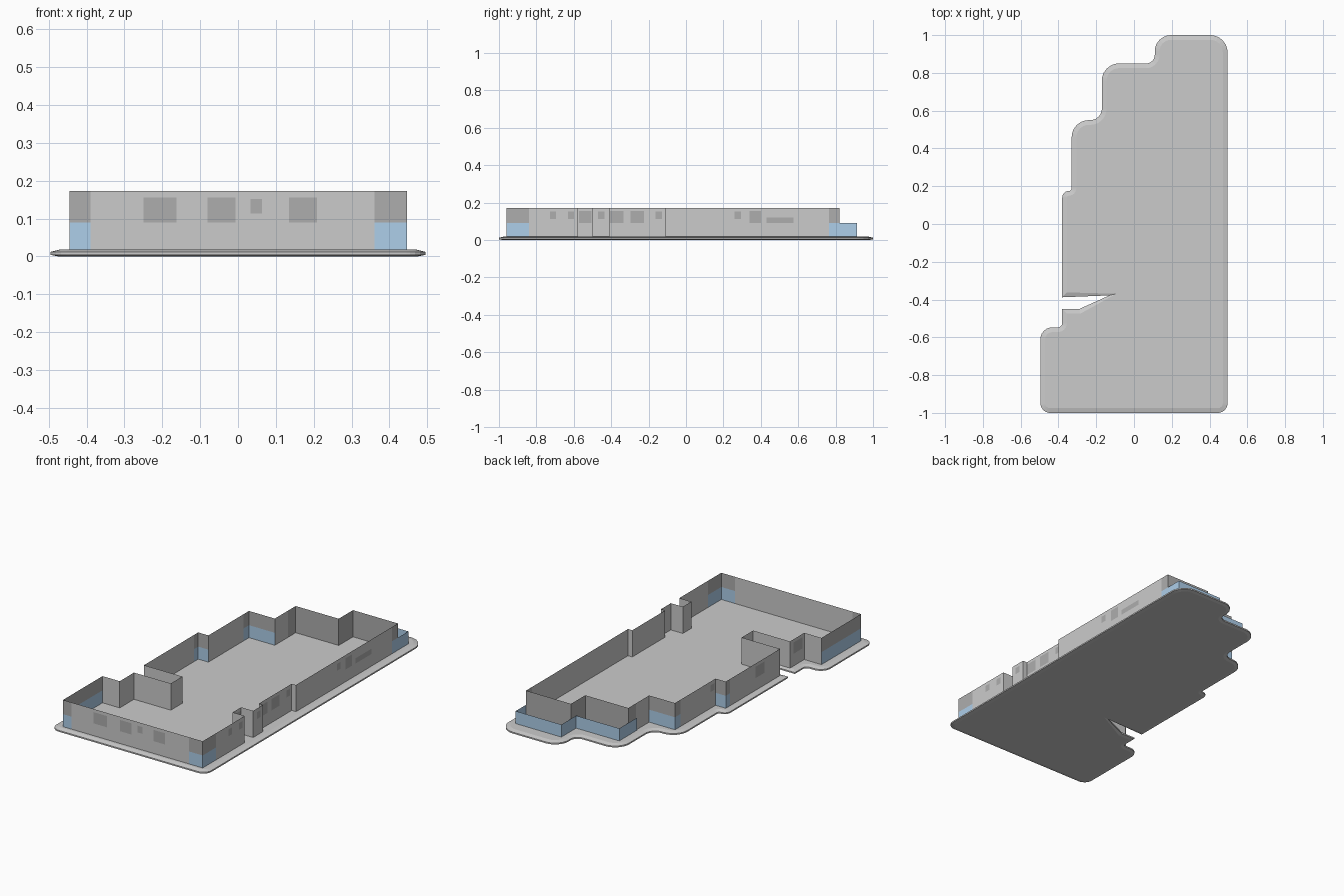
import bpy, bmesh, math
from mathutils import Vector

if "Cube" in bpy.data.objects:
    bpy.data.objects.remove(bpy.data.objects["Cube"])

FLOOR, MID, TOP = 0.018, 0.09, 0.172


def material(name, rgb):
    m = bpy.data.materials.new(name)
    m.diffuse_color = (*rgb, 1)
    m.use_nodes = True
    m.node_tree.nodes["Principled BSDF"].inputs["Base Color"].default_value = m.diffuse_color
    return m


BLUE = material("blue_panel", (0.42, 0.62, 0.82))
DARK = material("dark_panel", (0.42, 0.42, 0.42))


def finish(bm, name, mat=None):
    me = bpy.data.meshes.new(name)
    bm.to_mesh(me)
    bm.free()
    ob = bpy.data.objects.new(name, me)
    bpy.context.collection.objects.link(ob)
    if mat:
        me.materials.append(mat)
    return ob


def rounded(corners, inset, steps=6):
    """Counter-clockwise outline of (x, y, radius), moved inwards by inset, corners filleted."""
    out, n = [], len(corners)
    for i, (x, y, r) in enumerate(corners):
        p = Vector((x, y))
        a = (Vector(corners[i - 1][:2]) - p).normalized()
        b = (Vector(corners[(i + 1) % n][:2]) - p).normalized()
        cross = b.x * a.y - b.y * a.x           # > 0 on convex corners
        half = a.angle(b) / 2
        bis = (a + b).normalized()
        sign = 1 if cross > 0 else -1
        q = p + bis * sign * min(inset / math.sin(half), 1.5 * inset)
        if r == 0:
            out.append(q)
            continue
        rr = max(r - sign * inset, 0.004)
        t = rr / math.tan(half)
        c = q + bis * (rr / math.sin(half))
        s, e = q + a * t - c, q + b * t - c
        for k in range(steps + 1):
            out.append(c + s.lerp(e, k / steps).normalized() * rr)
    return out


def walls(name, paths, z0, z1, mat=None):
    """Thin upright sheets along open plan paths."""
    bm = bmesh.new()
    for path in paths:
        cols = [(bm.verts.new((x, y, z0)), bm.verts.new((x, y, z1))) for x, y in path]
        for (a, b), (c, d) in zip(cols, cols[1:]):
            bm.faces.new((a, c, d, b))
    return finish(bm, name, mat)


# base slab with bevelled rim and stepped back edge
outline = [
    (-0.495, -1, 0.05), (0.495, -1, 0.05), (0.495, 1, 0.09), (0.11, 1, 0.085),
    (0.11, 0.85, 0.045), (-0.17, 0.85, 0.09), (-0.17, 0.55, 0.06), (-0.33, 0.55, 0.09),
    (-0.33, 0.175, 0.015), (-0.38, 0.175, 0.035), (-0.38, -0.388, 0), (-0.13, -0.378, 0),
    (-0.29, -0.45, 0), (-0.38, -0.45, 0), (-0.38, -0.548, 0.025), (-0.495, -0.548, 0.06)]
bm = bmesh.new()
rings = []
for z, inset in ((0, 0.02), (0.004, 0), (0.012, 0), (FLOOR, 0.025)):
    rings.append([bm.verts.new((p.x, p.y, z)) for p in rounded(outline, inset)])
for lo, hi in zip(rings, rings[1:]):
    for i in range(len(lo)):
        bm.faces.new((lo[i - 1], lo[i], hi[i], hi[i - 1]))
bm.faces.new(rings[0][::-1])
bm.faces.new(rings[-1])
finish(bm, "base_slab")

# plain outer walls
walls("outer_walls", [
    [(-0.39, -0.96), (0.36, -0.96)],
    [(0.447, -0.84), (0.447, -0.577), (0.37, -0.577), (0.37, -0.5), (0.447, -0.5),
     (0.447, -0.41), (0.42, -0.41), (0.42, -0.11), (0.447, -0.11), (0.447, 0.765)],
    [(-0.445, -0.6), (-0.335, -0.6), (-0.335, -0.47), (-0.1, -0.47), (-0.1, -0.365),
     (-0.345, -0.365), (-0.345, 0.09)],
    [(-0.28, 0.13), (-0.28, 0.45)],
    [(-0.115, 0.5), (-0.115, 0.62)]], FLOOR, TOP)

# corner panels: dark above, blue below
corners = [
    [(0.36, -0.96), (0.447, -0.96), (0.447, -0.84)],
    [(-0.39, -0.96), (-0.445, -0.96), (-0.445, -0.6)],
    [(-0.115, 0.5), (-0.28, 0.5), (-0.28, 0.45)],
    [(-0.28, 0.13), (-0.345, 0.13), (-0.345, 0.09)]]
walls("upper_corner_panels", corners, MID, TOP, DARK)
walls("lower_corner_panels", corners, FLOOR, MID, BLUE)

# stepped back: dark wall set in behind the low blue front
walls("back_upper_wall", [[(0.447, 0.765), (0.447, 0.82)]], MID, TOP, DARK)
walls("back_stepped_wall", [[(0.447, 0.82), (0.16, 0.82), (0.16, 0.69), (-0.115, 0.69),
                             (-0.115, 0.62)]], FLOOR, TOP, DARK)
walls("back_lower_panels", [[(0.447, 0.765), (0.447, 0.915), (0.155, 0.915), (0.155, 0.78),
                             (-0.12, 0.78), (-0.12, 0.62)]], FLOOR, MID, BLUE)


# windows: rows of panes set just proud of a wall
def window(name, axis, wall, start, end, z0=0.09, z1=0.155, panes=2):
    w = (end - start) / panes
    paths = []
    for i in range(panes):
        s = (start + i * w, start + (i + 1) * w)
        paths.append([(v, wall) if axis == "x" else (wall, v) for v in s])
    walls(name, paths, z0, z1, DARK)


SMALL = (0.113, 0.152, 1)
for s, e in ((-0.25, -0.163), (-0.08, -0.007), (0.135, 0.208)):
    window("front_window", "x", -0.962, s, e)
window("front_small_window", "x", -0.962, 0.033, 0.063, *SMALL)

for wall, s in ((0.449, -0.727), (0.449, -0.632), (0.449, -0.47), (0.422, -0.162), (0.449, 0.26)):
    window("right_small_window", "y", wall, s, s + 0.033, *SMALL)
for wall, s, e in ((0.372, -0.572, -0.505), (0.422, -0.405, -0.335),
                   (0.422, -0.297, -0.225), (0.449, 0.34, 0.4)):
    window("right_window", "y", wall, s, e)
window("right_strip_window", "y", 0.449, 0.43, 0.575, 0.09, 0.12, 4)

window("left_window", "y", -0.347, -0.22, -0.14)
window("left_entry_window", "y", -0.337, -0.58, -0.5)
window("left_small_window", "y", -0.282, 0.145, 0.178, *SMALL)
